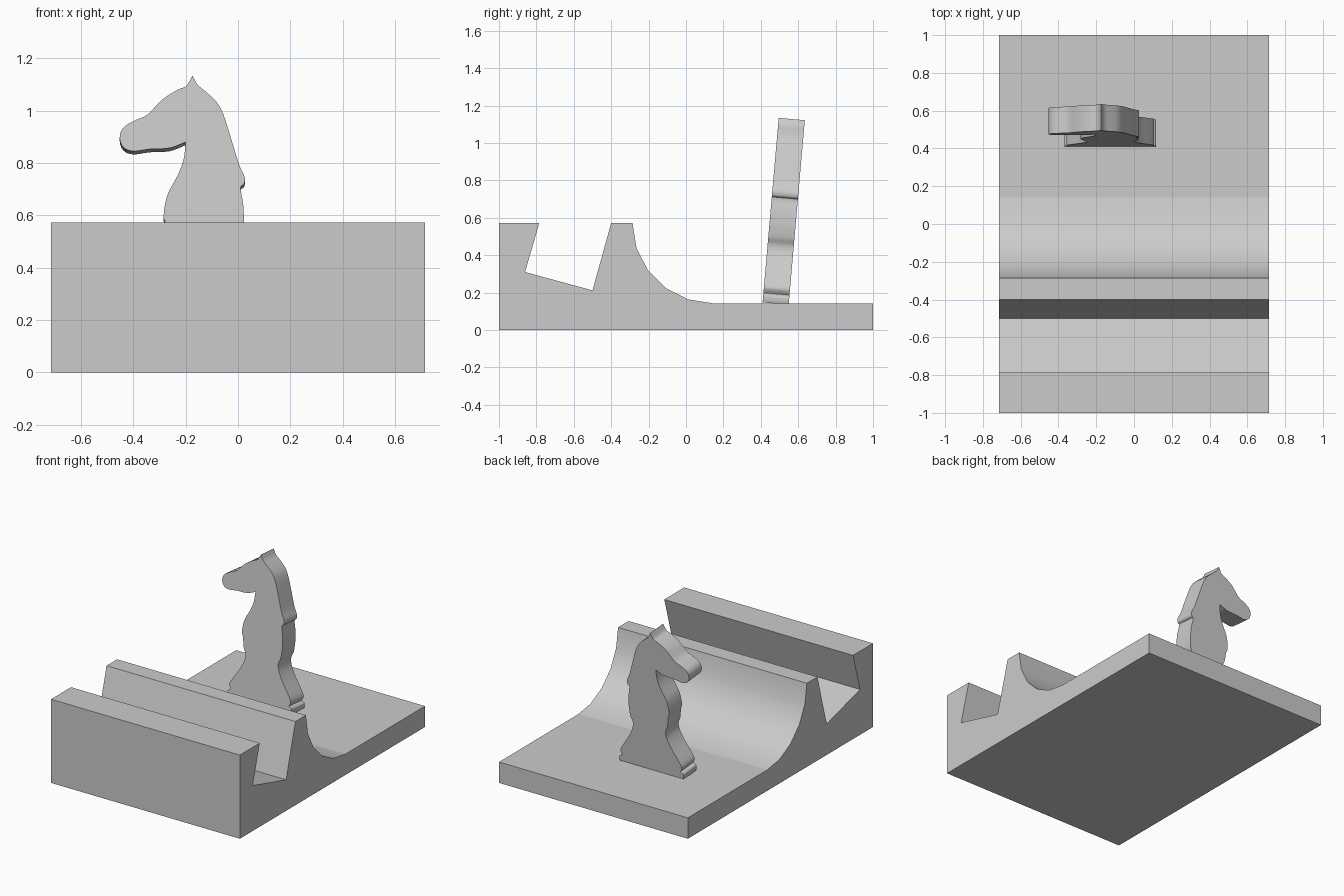
import bpy, bmesh, math
from mathutils import Vector

cube = bpy.data.objects.get("Cube")
if cube:
    bpy.data.objects.remove(cube)

grey = bpy.data.materials.new("plain grey")
grey.use_nodes = True
colour = (0.6, 0.6, 0.6, 1)
grey.diffuse_color = colour
grey.node_tree.nodes["Principled BSDF"].inputs["Base Color"].default_value = colour


def extrude_profile(name, points, offset, smooth_rule):
    """Fill a closed outline, extrude it along offset, smooth faces by a rule."""
    bm = bmesh.new()
    face = bm.faces.new([bm.verts.new(p) for p in points])
    result = bmesh.ops.extrude_face_region(bm, geom=[face], use_keep_orig=True)
    moved = [g for g in result["geom"] if isinstance(g, bmesh.types.BMVert)]
    bmesh.ops.translate(bm, verts=moved, vec=offset)
    bmesh.ops.recalc_face_normals(bm, faces=bm.faces)
    for f in bm.faces:
        f.smooth = smooth_rule(f)
    for e in bm.edges:
        e.smooth = e.calc_face_angle(0) < math.radians(35)
    mesh = bpy.data.meshes.new(name)
    bm.to_mesh(mesh)
    bm.free()
    mesh.materials.append(grey)
    obj = bpy.data.objects.new(name, mesh)
    bpy.context.collection.objects.link(obj)
    return obj


def spline(points, steps=4):
    """Catmull-Rom curve through the points, leaving off the last one."""
    pts = [Vector(p) for p in points]
    pts = [pts[0] * 2 - pts[1]] + pts + [pts[-1] * 2 - pts[-2]]
    out = []
    for a, b, c, d in zip(pts, pts[1:], pts[2:], pts[3:]):
        for i in range(steps):
            t = i / steps
            out.append(0.5 * (2 * b + (c - a) * t + (2 * a - 5 * b + 4 * c - d) * t * t
                              + (3 * b - a - 3 * c + d) * t ** 3))
    return out


# Stand: slanted slot at the front, quarter-round cove, thin rear plate
half_width, plate, ledge, cove = 0.714, 0.143, 0.572, 0.429
arc = [(plate - cove * math.cos(a), ledge - cove * math.sin(a))
       for a in (math.radians(90 * i / 5) for i in range(5, -1, -1))]
side = [(-1, 0), (1, 0), (1, plate)] + arc + [
    (-0.4, ledge), (-0.5, 0.212), (-0.86, 0.31), (-0.785, ledge), (-1, ledge)]


def in_cove(f):
    c = f.calc_center_median()
    return abs(c.x) < 0.1 and -0.286 < c.y < plate and f.normal.z > 0


extrude_profile("stand", [(-half_width, y, z) for y, z in side],
                (2 * half_width, 0, 0), in_cove)

# Horse figure outline, in runs that meet at sharp corners
face_run = [(-0.174, 1.134), (-0.197, 1.095), (-0.23, 1.08), (-0.29, 1.042),
            (-0.346, 0.985), (-0.395, 0.962), (-0.438, 0.935), (-0.452, 0.897),
            (-0.438, 0.86), (-0.4, 0.845), (-0.338, 0.853), (-0.262, 0.857),
            (-0.2, 0.88)]
chest_run = [(-0.2, 0.88), (-0.208, 0.813), (-0.231, 0.752), (-0.266, 0.687),
             (-0.281, 0.63), (-0.285, 0.576)]
mane_run = [(0.023, 0.576), (0.02, 0.64), (0.01, 0.705), (0.023, 0.72),
            (0.025, 0.748), (0.002, 0.8), (-0.033, 0.916), (-0.06, 0.996),
            (-0.086, 1.038), (-0.12, 1.07), (-0.155, 1.1), (-0.174, 1.134)]
foot_run = [(0.023, 0.56), (0.016, 0.5), (0.0, 0.46), (0.004, 0.415), (0.035, 0.35),
            (0.075, 0.29), (0.1, 0.25), (0.107, 0.225), (0.094, 0.2)]
rim_run = [(0.094, 0.2), (0.115, 0.188), (0.117, 0.165), (0.113, 0.148)]

right_foot = spline(foot_run) + spline(rim_run) + [Vector(rim_run[-1])]
left_foot = [Vector((-0.25 - p.x, p.y)) for p in right_foot]
outline = (spline(face_run) + spline(chest_run) + left_foot
           + right_foot[::-1] + spline(mane_run))

# The figure leans back slightly
lean = math.radians(5)
front = [(p.x, 0.41 + math.tan(lean) * (p.y - 0.155), p.y) for p in outline]
depth = Vector((0, math.cos(lean), -math.sin(lean))) * 0.14
extrude_profile("horse_figure", front, depth, lambda f: len(f.verts) == 4)
